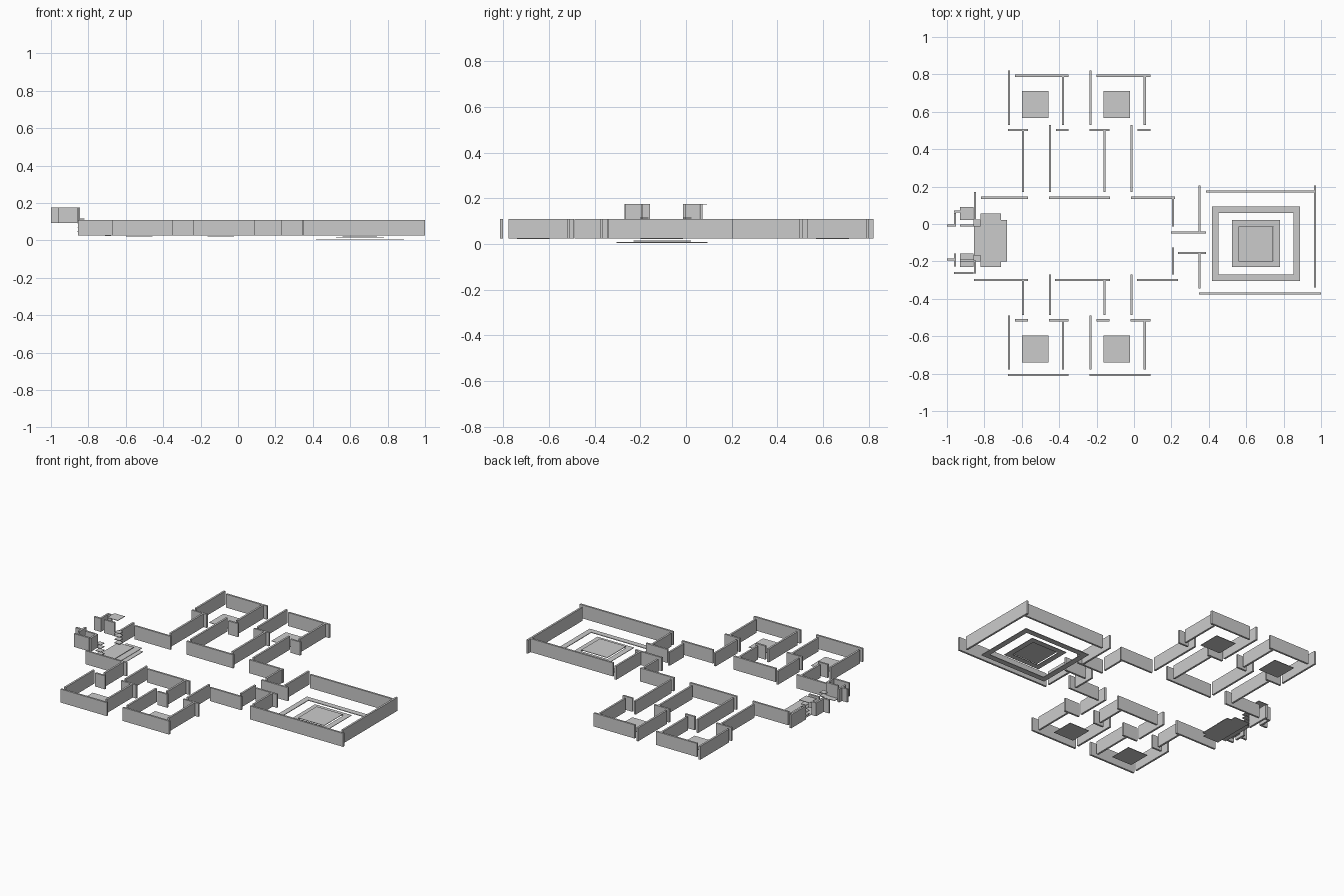
import bpy, bmesh

cube = bpy.data.objects.get("Cube")
if cube:
    bpy.data.objects.remove(cube, do_unlink=True)

stone = bpy.data.materials.new("pale_stone")
stone.use_nodes = True
stone.diffuse_color = (0.6, 0.6, 0.6, 1)
stone.node_tree.nodes["Principled BSDF"].inputs["Base Color"].default_value = (0.6, 0.6, 0.6, 1)

LOW, HIGH, T = 0.025, 0.11, 0.006   # wall base, wall top, half thickness


def build(name, boxes):
    """One object from (x0, x1, y0, y1, z0, z1) boxes."""
    bm = bmesh.new()
    for x0, x1, y0, y1, z0, z1 in boxes:
        vs = bmesh.ops.create_cube(bm, size=1)["verts"]
        for v in vs:
            v.co = (x1 if v.co.x > 0 else x0, y1 if v.co.y > 0 else y0, z1 if v.co.z > 0 else z0)
    me = bpy.data.meshes.new(name)
    bm.to_mesh(me)
    bm.free()
    me.materials.append(stone)
    ob = bpy.data.objects.new(name, me)
    bpy.context.collection.objects.link(ob)
    return ob


def along_x(y, x0, x1, z0=LOW, z1=HIGH):
    return (x0, x1, y - T, y + T, z0, z1)


def along_y(x, y0, y1, z0=LOW, z1=HIGH):
    return (x - T, x + T, y0, y1, z0, z1)


def ring(x0, x1, y0, y1, w, z0, z1):
    return [(x0, x1, y0, y0 + w, z0, z1), (x0, x1, y1 - w, y1, z0, z1),
            (x0, x0 + w, y0 + w, y1 - w, z0, z1), (x1 - w, x1, y0 + w, y1 - w, z0, z1)]


# Four side rooms with their corridors
for side, dx in (("right", 0), ("left", 0.436)):
    a, b, c, d = (x + dx for x in (-0.668, -0.594, -0.449, -0.379))
    build("back_room_" + side, [
        along_y(a, 0.53, 0.82), along_x(0.793, a + 0.032, d + 0.03), along_y(d, 0.53, 0.787),
        along_x(0.503, a - T, b + 0.027), along_x(0.503, c + 0.032, d + 0.03)])
    build("back_corridor_" + side, [along_y(b, 0.17, 0.497), along_y(c, 0.17, 0.53)])
    build("front_room_" + side, [
        along_y(a, -0.777, -0.489), along_x(-0.807, a - T, d + 0.03), along_y(d, -0.777, -0.521),
        along_x(-0.515, a + 0.032, b + 0.027), along_x(-0.515, c - T, d + 0.03)])
    build("front_corridor_" + side, [along_y(b, -0.487, -0.305), along_y(c, -0.487, -0.27)])
    for end, y in (("back", 0.64), ("front", -0.668)):
        build(f"{end}_room_dais_{side}",
              [(dx - 0.6, dx - 0.458, y - 0.072, y + 0.072, 0.021, 0.024)])

# Central hall
build("hall_walls", [
    along_x(0.14, -0.818, -0.567), along_x(0.14, -0.455, -0.128), along_x(0.14, -0.016, 0.219),
    along_x(-0.299, -0.856, -0.567), along_x(-0.299, -0.422, -0.128),
    along_x(-0.299, 0.016, 0.235), along_y(0.208, -0.013, 0.134), along_y(0.208, -0.27, -0.125),
    along_y(-0.85, 0.02, 0.17)])
build("passage_walls", [along_x(-0.045, 0.198, 0.385), along_x(-0.155, 0.235, 0.385)])

# Great room with sunken rings
build("great_room_walls", [
    along_y(0.35, -0.039, 0.206), along_y(0.35, -0.344, -0.161), along_x(0.174, 0.385, 0.974),
    along_y(0.968, -0.34, 0.206), along_x(-0.371, 0.348, 1.0)])
build("outer_ring", ring(0.417, 0.888, -0.305, 0.094, 0.035, 0.004, 0.008))
build("inner_ring", ring(0.524, 0.78, -0.229, 0.022, 0.035, 0.012, 0.015))
build("centre_dais", [(0.56, 0.743, -0.2, -0.013, 0.021, 0.024)])

# Entrance steps and stepped posts
build("entrance_steps", [
    (-0.82, -0.71, -0.229, 0.055, 0.026, 0.029), (-0.855, -0.745, -0.2, 0.022, 0.034, 0.037),
    (-0.71, -0.68, -0.2, 0.022, 0.024, 0.027)])
for side, y in (("left", 0.005), ("right", -0.183)):
    build("stepped_post_" + side, [(-0.857, -0.82, y - 0.018, y + 0.018, z - 0.004, z)
                                   for z in (0.05, 0.072, 0.094, 0.116)])

# Upper entrance alcoves
U0, U1 = 0.092, 0.176
build("back_alcove_walls", [
    along_x(-0.008, -1.0, -0.962, U0, U1), along_y(-0.957, -0.014, 0.06, U0, U1),
    along_x(0.067, -0.962, -0.93, U0, U1), along_x(-0.008, -0.93, -0.856, U0, U1)])
build("back_alcove_roof", [(-0.93, -0.857, 0.022, 0.092, 0.173, 0.176)])
build("front_alcove_walls", [
    along_x(-0.19, -1.0, -0.962, U0, U1), along_y(-0.957, -0.227, -0.157, U0, U1),
    along_x(-0.262, -0.962, -0.857, U0, U1), along_x(-0.197, -0.93, -0.856, U0, U1),
    along_y(-0.85, -0.264, -0.195, U0, U1)])
build("front_alcove_floor", [(-0.93, -0.857, -0.229, -0.157, U0, U0 + 0.003)])
